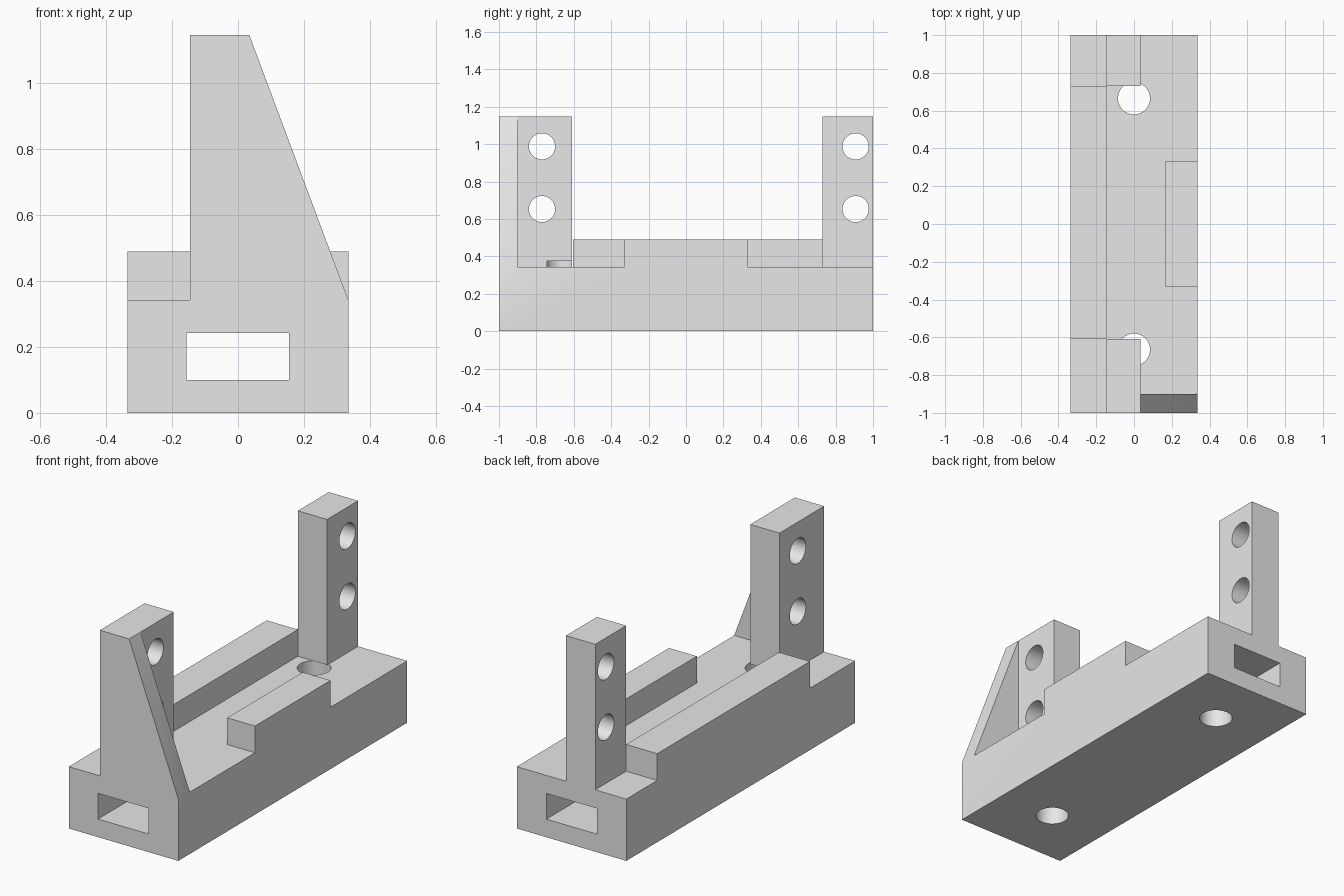
import bpy
import bmesh
import math
from mathutils import Matrix, Vector

cube = bpy.data.objects.get("Cube")
if cube:
    bpy.data.objects.remove(cube, do_unlink=True)

grey = bpy.data.materials.new("light_grey")
grey.use_nodes = True
colour = (0.8, 0.8, 0.8, 1)
grey.diffuse_color = colour
grey.node_tree.nodes["Principled BSDF"].inputs["Base Color"].default_value = colour

HALF_W, FLOOR, RAIL_TOP, POST_TOP = 0.335, 0.342, 0.49, 1.147
POST_L, POST_R = -0.145, 0.034
SUNK = 0.3      # depth at which raised parts are rooted in the base


def add_object(name, bm):
    bmesh.ops.recalc_face_normals(bm, faces=bm.faces)
    mesh = bpy.data.meshes.new(name)
    bm.to_mesh(mesh)
    bm.free()
    mesh.materials.append(grey)
    obj = bpy.data.objects.new(name, mesh)
    bpy.context.collection.objects.link(obj)
    return obj


def prism(name, profile, y0, y1):
    """Extrude an x-z outline along y."""
    bm = bmesh.new()
    face = bm.faces.new([bm.verts.new((x, y0, z)) for x, z in profile])
    new = bmesh.ops.extrude_face_region(bm, geom=[face])["geom"]
    verts = [v for v in new if isinstance(v, bmesh.types.BMVert)]
    bmesh.ops.translate(bm, verts=verts, vec=(0, y1 - y0, 0))
    return add_object(name, bm)


def box(name, x0, x1, y0, y1, z0, z1):
    return prism(name, [(x0, z0), (x1, z0), (x1, z1), (x0, z1)], y0, y1)


def cylinder(name, centre, radius, depth, axis):
    bm = bmesh.new()
    turn = Vector((0, 0, 1)).rotation_difference(Vector(axis)).to_matrix().to_4x4()
    bmesh.ops.create_cone(bm, cap_ends=True, segments=48, radius1=radius,
                          radius2=radius, depth=depth,
                          matrix=Matrix.Translation(centre) @ turn)
    return add_object(name, bm)


def combine(target, tool, operation):
    """Apply a boolean and discard the tool object."""
    mod = target.modifiers.new(operation.lower(), "BOOLEAN")
    mod.operation, mod.object, mod.solver = operation, tool, "EXACT"
    graph = bpy.context.evaluated_depsgraph_get()
    mesh = bpy.data.meshes.new_from_object(target.evaluated_get(graph))
    target.modifiers.clear()
    target.data = mesh
    bpy.data.objects.remove(tool, do_unlink=True)


# Base block with raised rail and stop
body = box("mounting_bracket", -HALF_W, HALF_W, -1, 1, 0, FLOOR)
raised = [
    box("side_rail", -HALF_W, POST_L, -0.605, 0.73, SUNK, RAIL_TOP),
    box("side_stop", 0.165, HALF_W, -0.33, 0.33, SUNK, RAIL_TOP),
    box("front_post", POST_L, POST_R, -1, -0.61, SUNK, POST_TOP),
    box("back_post", POST_L, POST_R, 0.73, 1, SUNK, POST_TOP),
    # Sloping brace beside the front post
    prism("front_brace", [(POST_L, SUNK), (HALF_W, SUNK), (HALF_W, FLOOR),
                          (POST_R, POST_TOP), (POST_L, POST_TOP)], -1, -0.9),
]
for part in raised:
    combine(body, part, "UNION")

# Lengthwise tunnel, floor holes and post holes
cutters = [box("tunnel", -0.156, 0.154, -1.1, 1.1, 0.1, 0.242)]
for y, top in ((-0.665, 0.375), (0.665, FLOOR + 0.0005)):
    cutters.append(cylinder("floor_hole", (0, y, (top - 0.1) / 2),
                            0.085, top + 0.1, (0, 0, 1)))
for y in (-0.77, 0.907):
    for z in (0.653, 0.988):
        cutters.append(cylinder("post_hole", (-0.05, y, z), 0.07, 0.4, (1, 0, 0)))
for tool in cutters:
    combine(body, tool, "DIFFERENCE")

# Merge coplanar pieces and shade
bm = bmesh.new()
bm.from_mesh(body.data)
bmesh.ops.remove_doubles(bm, verts=bm.verts, dist=0.0001)
bmesh.ops.dissolve_limit(bm, angle_limit=math.radians(0.5),
                         verts=bm.verts, edges=bm.edges)
bm.to_mesh(body.data)
bm.free()
bpy.ops.object.select_all(action="DESELECT")
body.select_set(True)
bpy.context.view_layer.objects.active = body
bpy.ops.object.shade_smooth_by_angle()
